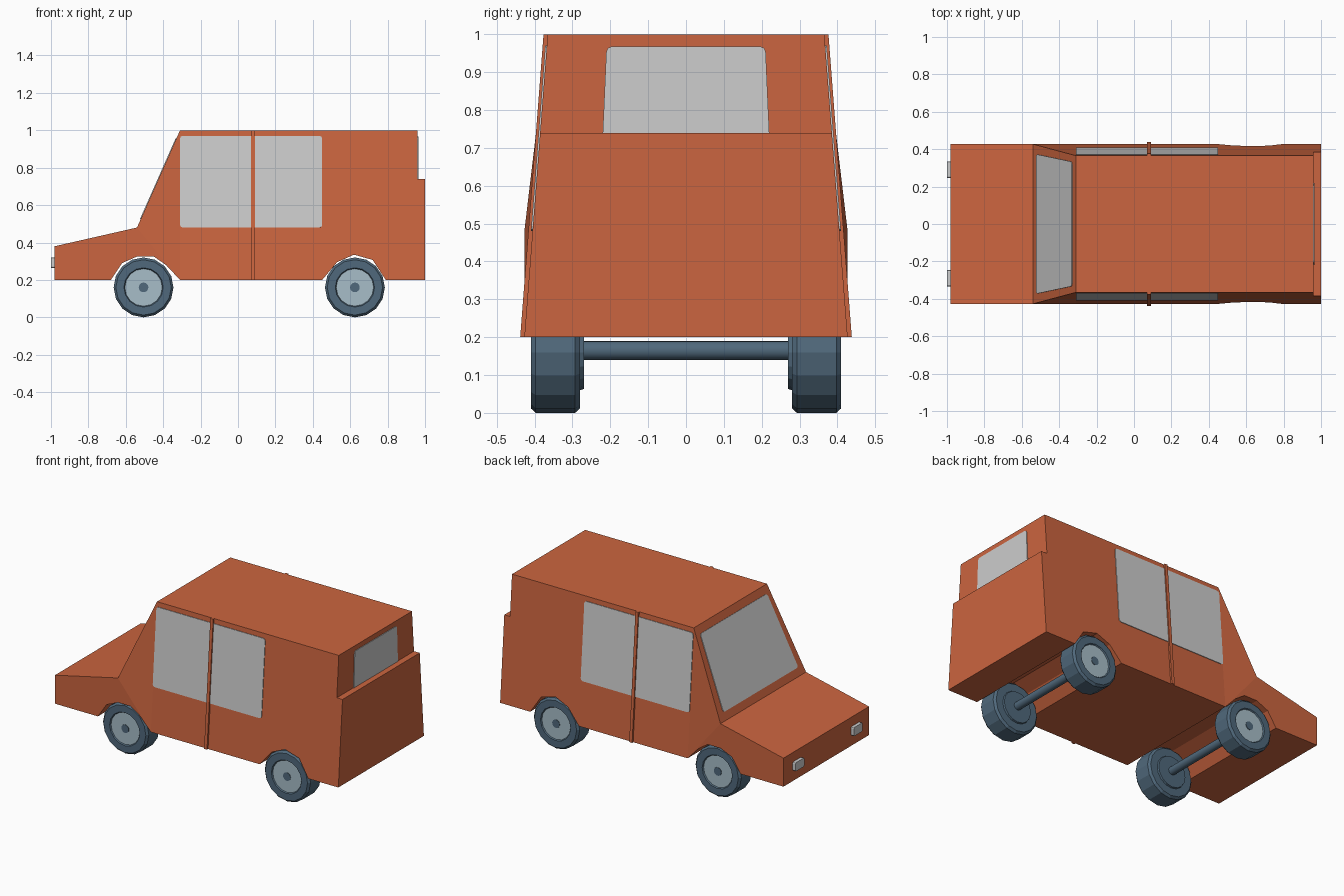
import bpy, bmesh, math
from mathutils import Vector

if "Cube" in bpy.data.objects:
    bpy.data.objects.remove(bpy.data.objects["Cube"])


def material(name, rgb):
    m = bpy.data.materials.new(name)
    m.diffuse_color = (*rgb, 1)
    m.use_nodes = True
    m.node_tree.nodes["Principled BSDF"].inputs["Base Color"].default_value = m.diffuse_color
    return m


ORANGE = material("orange paint", (0.60, 0.13, 0.05))
GLASS = material("grey glass", (0.61, 0.61, 0.61))
TYRE = material("slate rubber", (0.08, 0.14, 0.20))
HUB = material("pale hub", (0.39, 0.51, 0.58))


def finish(bm, name, *mats):
    bmesh.ops.recalc_face_normals(bm, faces=bm.faces)
    me = bpy.data.meshes.new(name)
    bm.to_mesh(me)
    bm.free()
    for m in mats:
        me.materials.append(m)
    ob = bpy.data.objects.new(name, me)
    bpy.context.collection.objects.link(ob)
    return ob


def wall(z):
    """Half width of the sloping cabin wall at height z."""
    return 0.427 - 0.077 * (z - 0.2)


# Body: side profile with both wheel arches, walls leaning inwards behind the bonnet
front_low = [(-.98, .2), (-.68, .2), (-.62, .29), (-.54, .325), (-.45, .325), (-.385, .28)]
sill = (-.31, .2)
rear = [(.45, .2), (.53, .295), (.62, .335), (.72, .307), (.79, .2), (1, .2),
        (1, .74), (.96, .74), (.96, 1), (-.31, 1)]
front_top = [(-.54, .48), (-.98, .38)]
profile = front_low + [sill] + rear + front_top
bm = bmesh.new()
sides = []
for s in (-1, 1):
    v = {}
    for p in profile:
        y = 0.427 if p in front_low or p in front_top else wall(p[1])
        v[p] = bm.verts.new((p[0], s * y, p[1]))
    bm.faces.new([v[p] for p in front_low + [sill] + front_top])
    bm.faces.new([v[p] for p in (sill, rear[-1], front_top[0])])
    bm.faces.new([v[p] for p in [sill] + rear])
    sides.append([v[p] for p in profile])
a, b = sides
for i in range(len(a)):
    j = (i + 1) % len(a)
    bm.faces.new((a[i], a[j], b[j], b[i]))
finish(bm, "body", ORANGE)


# Windows: thin plates with rounded corners
def plate(name, corners, out, mat, rounded=(0, 1, 2, 3), thick=0.004, radius=0.014):
    bm = bmesh.new()
    vs = [bm.verts.new(c) for c in corners]
    bm.faces.new(vs)
    if rounded:
        bmesh.ops.bevel(bm, geom=[vs[i] for i in rounded], offset=radius,
                        segments=2, profile=0.5, affect='VERTICES')
    ext = bmesh.ops.extrude_face_region(bm, geom=bm.faces[:])
    moved = [g for g in ext["geom"] if isinstance(g, bmesh.types.BMVert)]
    bmesh.ops.translate(bm, verts=moved, vec=Vector(out).normalized() * thick)
    return finish(bm, name, mat)


for s, side in ((-1, "near"), (1, "far")):
    plate(side + "_side_windows",
          [(x, s * wall(z), z) for x, z in ((-.31, .48), (.45, .48), (.45, .97), (-.31, .97))],
          (0, s, 0.077), GLASS)
    # Door pillar, standing proud of the wall
    plate(side + "_door_pillar",
          [(x, s * (wall(z) - .005), z) for x, z in ((.07, .2), (.09, .2), (.09, 1), (.07, 1))],
          (0, s, 0), ORANGE, (), 0.016)

plate("windscreen", [(-.52, -.373, .525), (-.52, .373, .525), (-.33, .333, .955), (-.33, -.333, .955)],
      (-.52, 0, .23), GLASS)
plate("rear_window", [(.96, -.22, .74), (.96, .22, .74), (.96, .21, .968), (.96, -.21, .968)],
      (1, 0, 0), GLASS, (2, 3))

# Headlights
for s in (-1, 1):
    plate("headlight", [(-.98, s * .247, .265), (-.98, s * .335, .265),
                        (-.98, s * .335, .32), (-.98, s * .247, .32)],
          (-1, 0, 0), GLASS, (0, 1, 2, 3), 0.02, 0.008)


# Wheels: a lathed section (radius, distance from centre line) around the axle
SECTION = [(0, .27), (.097, .27), (.10, .28), (.148, .28), (.16, .293), (.16, .397), (.148, .41),
           (.105, .41), (.10, .403), (.026, .403), (.026, .406), (0, .406)]
HUB_STRIP = 8
SIDES = 16


def wheel(name, x, s):
    bm = bmesh.new()
    rings = []
    for r, y in SECTION:
        n = SIDES if r else 1
        rings.append([bm.verts.new((x + r * math.sin(2 * math.pi * k / SIDES), s * y,
                                    .16 - r * math.cos(2 * math.pi * k / SIDES)))
                      for k in range(n)])
    for i, (p, q) in enumerate(zip(rings, rings[1:])):
        for k in range(SIDES):
            l = (k + 1) % SIDES
            if len(p) == 1:
                vs = (p[0], q[k], q[l])
            elif len(q) == 1:
                vs = (p[k], p[l], q[0])
            else:
                vs = (p[k], p[l], q[l], q[k])
            bm.faces.new(vs).material_index = int(i == HUB_STRIP)
    finish(bm, name, TYRE, HUB)


for x, end in ((-.505, "front"), (.625, "rear")):
    for s, side in ((-1, "near"), (1, "far")):
        wheel(f"{end}_{side}_wheel", x, s)
    # Axle joining the pair
    bpy.ops.mesh.primitive_cylinder_add(vertices=16, radius=.025, depth=.56,
                                        location=(x, 0, .165), rotation=(math.pi / 2, 0, 0))
    axle = bpy.context.object
    axle.name = end + "_axle"
    axle.data.materials.append(TYRE)
    bpy.ops.object.shade_smooth_by_angle()
